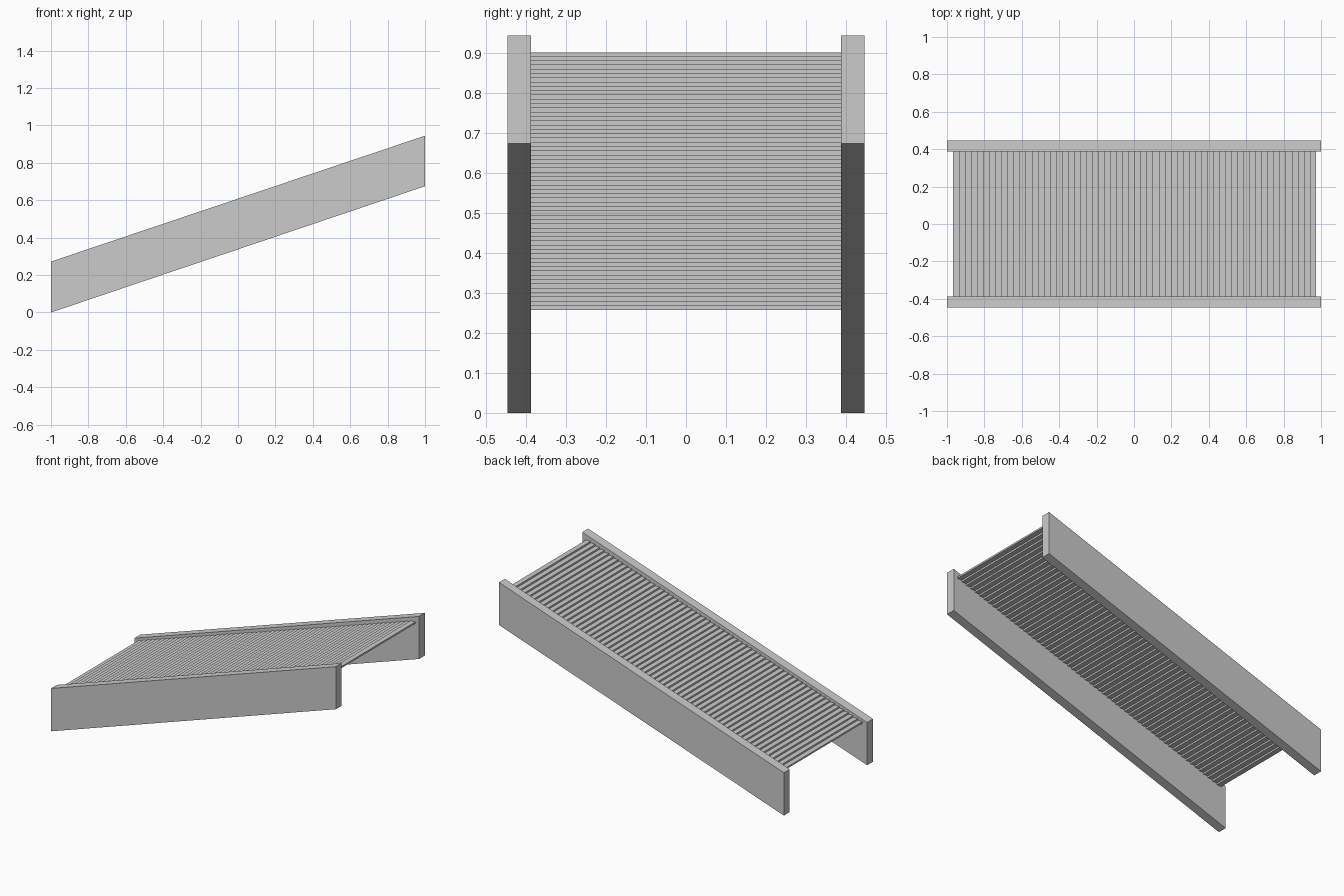
import bpy, bmesh

if "Cube" in bpy.data.objects:
    bpy.data.objects.remove(bpy.data.objects["Cube"])

HALF_W, INNER = 0.447, 0.388
COUNT = 60
X0, X1 = -0.967, 0.973
Z0, Z1 = 0.258, 0.903


def make_object(name, bm):
    bmesh.ops.recalc_face_normals(bm, faces=bm.faces)
    mesh = bpy.data.meshes.new(name)
    bm.to_mesh(mesh)
    bm.free()
    obj = bpy.data.objects.new(name, mesh)
    bpy.context.collection.objects.link(obj)
    return obj


def prism(name, profile, y0, y1):
    """Extrude an XZ profile along Y."""
    bm = bmesh.new()
    face = bm.faces.new([bm.verts.new((x, y0, z)) for x, z in profile])
    ext = bmesh.ops.extrude_face_region(bm, geom=[face])
    verts = [v for v in ext["geom"] if isinstance(v, bmesh.types.BMVert)]
    bmesh.ops.translate(bm, verts=verts, vec=(0, y1 - y0, 0))
    return make_object(name, bm)


# Sloping side panels, mirrored across the width
panels = prism("side_panels", [(-1, 0), (1, 0.675), (1, 0.945), (-1, 0.272)],
               INNER, HALF_W)
mirror = panels.modifiers.new("mirror", 'MIRROR')
mirror.use_axis = (False, True, False)

# Level slats stepping up between the panels
dx, dz = (X1 - X0) / COUNT, (Z1 - Z0) / COUNT
slats = prism("stepped_slats",
              [(X0, Z0), (X0 + dx, Z0), (X0 + dx, Z0 + dz), (X0, Z0 + dz)],
              -INNER, INNER)
array = slats.modifiers.new("array", 'ARRAY')
array.count = COUNT
array.use_relative_offset = False
array.use_constant_offset = True
array.constant_offset_displace = (dx, 0, dz)
